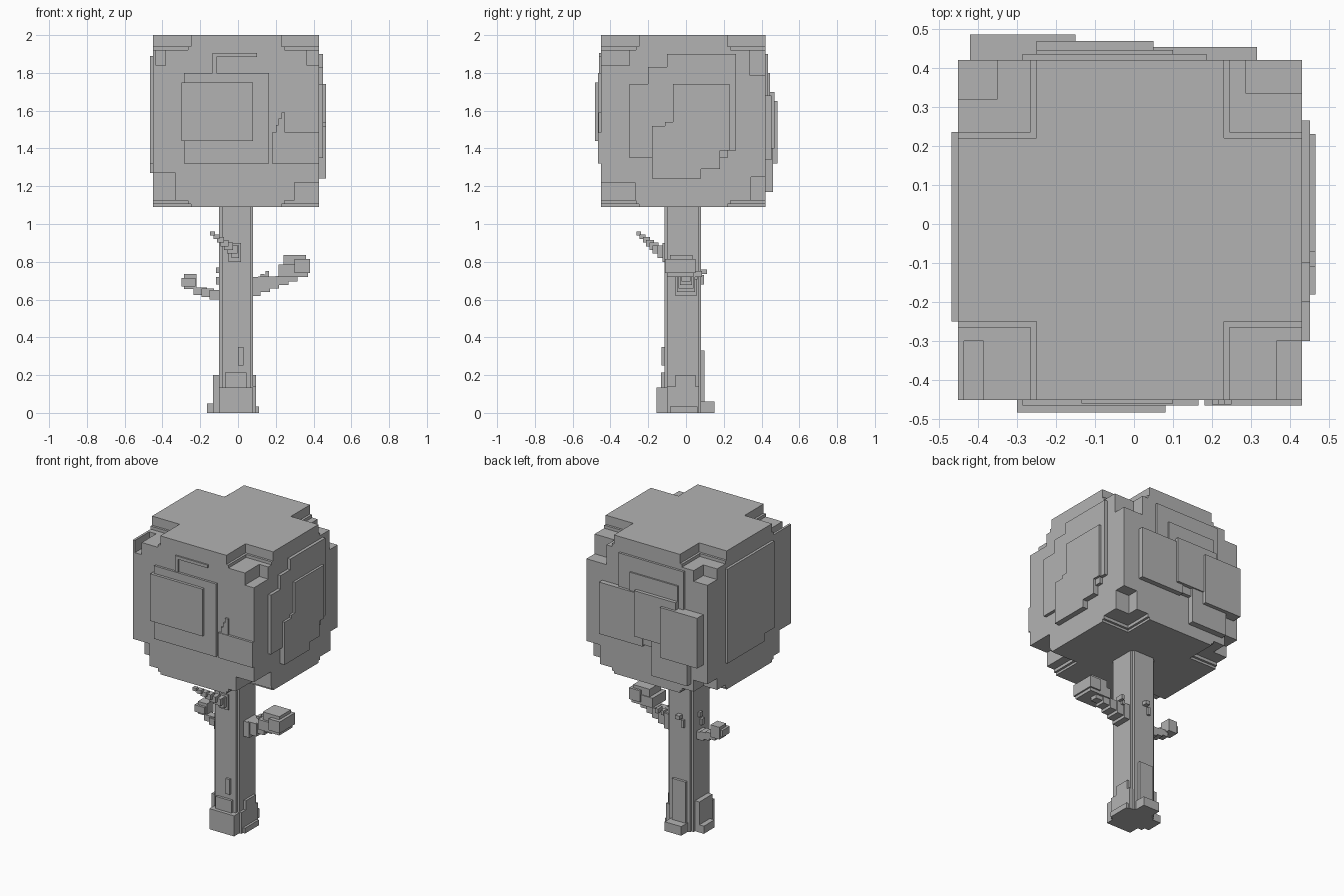
import bpy
import bmesh
from mathutils import Vector

cube = bpy.data.objects.get("Cube")
if cube:
    bpy.data.objects.remove(cube, do_unlink=True)

grey = bpy.data.materials.new("plain grey")
grey.use_nodes = True
grey.diffuse_color = (.45, .45, .45, 1)
shader = next(n for n in grey.node_tree.nodes if n.type == "BSDF_PRINCIPLED")
shader.inputs["Base Color"].default_value = grey.diffuse_color


def box(name, x, y, z):
    """A box filling the given ranges along each axis."""
    bm = bmesh.new()
    bmesh.ops.create_cube(bm, size=1)
    for v in bm.verts:
        v.co = [span[side > 0] for span, side in zip((x, y, z), v.co)]
    bmesh.ops.recalc_face_normals(bm, faces=bm.faces)
    mesh = bpy.data.meshes.new(name)
    bm.to_mesh(mesh)
    bm.free()
    mesh.materials.append(grey)
    part = bpy.data.objects.new(name, mesh)
    bpy.context.collection.objects.link(part)
    return part


# Crown block
CROWN_X = (-.45, .43)
CROWN_Y = (-.45, .42)
BOTTOM, TOP = 1.09, 2
MARGIN = .1
crown = box("crown", x=CROWN_X, y=CROWN_Y, z=(BOTTOM, TOP))
cutters = []


def cut(x, y, z):
    cutter = box("notch_cutter", x, y, z)
    cutter.hide_render = True
    cutters.append(cutter)
    notch = crown.modifiers.new("notch", "BOOLEAN")
    notch.operation = "DIFFERENCE"
    notch.solver = "EXACT"
    notch.object = cutter


def from_edge(limits, high_end, width):
    """Range reaching inward by width from one end of the limits."""
    edge, sign = limits[high_end], (1 if high_end else -1)
    return sorted((edge - sign * width, edge + sign * MARGIN))


def cut_corner(left, back, width, depth, z):
    cut(from_edge(CROWN_X, left, width), from_edge(CROWN_Y, back, depth), z)


# Two shallow steps in each of the eight corners
for left in (False, True):
    for back in (False, True):
        for width, drop in ((.2, .06), (.185, .08)):
            cut_corner(left, back, width, width, (TOP - drop, TOP + MARGIN))
        for width, rise in ((.2, .015), (.185, .035)):
            cut_corner(left, back, width, width, (BOTTOM - MARGIN, BOTTOM + rise))

# Deeper pockets in the corners
cut_corner(left=False, back=True, width=.1, depth=.1, z=(1.85, TOP))
cut_corner(left=True, back=True, width=.145, depth=.085, z=(1.79, TOP))
cut_corner(left=True, back=False, width=.065, depth=.15, z=(1.84, TOP))
cut(x=(-.435, -.385), y=(CROWN_Y[0] - MARGIN, -.3), z=(1.84, TOP))
cut_corner(left=True, back=False, width=.13, depth=.18, z=(BOTTOM, 1.22))
cut_corner(left=False, back=False, width=.12, depth=.12, z=(BOTTOM, 1.27))
cut_corner(left=True, back=True, width=.1, depth=.075, z=(BOTTOM, 1.25))
cut_corner(left=False, back=True, width=.1, depth=.1, z=(BOTTOM, 1.2))

# Bake the notches and drop the cutters
evaluated = crown.evaluated_get(bpy.context.evaluated_depsgraph_get())
shaped = bpy.data.meshes.new_from_object(evaluated)
crown.modifiers.clear()
crown.data = shaped
for cutter in cutters:
    bpy.data.objects.remove(cutter, do_unlink=True)


def slab(name, side, across, up, out):
    """A thin raised plate on one wall of the crown."""
    high_end = side in ("left", "back")
    limits = CROWN_X if side in ("left", "right") else CROWN_Y
    wall = limits[high_end]
    depth = sorted((wall, wall + (out if high_end else -out)))
    if limits is CROWN_X:
        box(f"{side}_{name}", x=depth, y=across, z=up)
    else:
        box(f"{side}_{name}", x=across, y=depth, z=up)


# Front plates
slab("broad_slab", "front", across=(-.285, .165), up=(1.32, 1.8), out=.015)
slab("outer_slab", "front", across=(-.3, .08), up=(1.44, 1.75), out=.033)
slab("low_slab", "front", across=(.18, .43), up=(1.32, 1.485), out=.015)
slab("top_strip", "front", across=(-.135, .1), up=(1.885, 1.905), out=.01)
slab("side_strip", "front", across=(-.135, -.115), up=(1.8, 1.885), out=.01)
for step in range(3):
    start = .2 + step * .015
    slab("small_step", "front", across=(start, start + .02),
         up=(1.48, 1.525 + step * .033), out=.012)

# Left plates: two layers, each built of staggered rectangles
slab("inner_slab_wide", "left", across=(-.3, .22), up=(1.35, 1.74), out=.02)
slab("inner_slab_tall", "left", across=(-.2, .265), up=(1.39, 1.83), out=.02)
slab("inner_slab_top", "left", across=(-.1, .265), up=(1.83, 1.9), out=.02)
slab("outer_slab_low", "left", across=(-.18, .08), up=(1.24, 1.52), out=.035)
slab("outer_slab_mid", "left", across=(-.11, .18), up=(1.29, 1.54), out=.035)
slab("outer_slab_tall", "left", across=(-.07, .23), up=(1.39, 1.74), out=.035)

# Right plate
slab("main_slab", "right", across=(-.25, .235), up=(1.32, 1.89), out=.017)
slab("lower_lip", "right", across=(-.15, .235), up=(1.27, 1.32), out=.017)

# Back plates, overlapping outward
slab("base_slab", "back", across=(-.285, .185), up=(1.35, 1.9), out=.015)
slab("second_slab", "back", across=(-.25, .1), up=(1.35, 1.8), out=.025)
slab("side_slab", "back", across=(0, .315), up=(1.34, 1.68), out=.033)
slab("third_slab", "back", across=(-.25, .05), up=(1.4, 1.7), out=.048)
slab("low_slab", "back", across=(-.33, -.07), up=(1.17, 1.4), out=.04)
slab("outer_slab", "back", across=(-.42, -.15), up=(1.32, 1.65), out=.065)

# Trunk: crossed posts leave a small step in each corner
box("trunk_wide", x=(-.1, .08), y=(-.1, .065), z=(0, BOTTOM))
box("trunk_deep", x=(-.085, .065), y=(-.115, .08), z=(0, BOTTOM))

# Roots
box("front_root", x=(-.1, .08), y=(-.155, 0), z=(0, .135))
box("front_root_top", x=(-.07, .045), y=(-.132, 0), z=(.135, .215))
box("right_root", x=(-.132, 0), y=(-.085, .05), z=(0, .2))
box("right_root_toe", x=(-.165, 0), y=(-.06, .05), z=(0, .05))
box("left_root", x=(0, .095), y=(-.055, .05), z=(0, .2))
box("left_root_low", x=(0, .095), y=(-.1, .07), z=(0, .14))
box("left_root_toe", x=(0, .11), y=(-.085, .06), z=(0, .035))
box("back_root_toe", x=(-.07, .05), y=(0, .15), z=(0, .06))

# Bark plates and knots
box("front_bark", x=(0, .03), y=(-.13, -.1), z=(.25, .35))
box("back_bark", x=(-.065, .035), y=(.07, .097), z=(0, .33))
box("right_knot_low", x=(-.116, -.09), y=(-.03, 0), z=(.68, .72))
box("right_knot_high", x=(-.116, -.09), y=(-.01, .02), z=(.74, .77))
box("back_knot_low", x=(-.05, -.03), y=(.07, .095), z=(.68, .73))
box("back_knot_high", x=(-.03, 0), y=(.07, .112), z=(.735, .76))


def branch(name, start, end, first, last, count):
    """A row of boxes from start to end, shrinking from first to last half size."""
    start, end, first, last = map(Vector, (start, end, first, last))
    for i in range(count):
        t = i / (count - 1)
        middle, half = start.lerp(end, t), first.lerp(last, t)
        box(name, *zip(middle - half, middle + half))


# Left branch, its shoots and leaf cluster
branch("left_branch", start=(.09, 0, .67), end=(.28, 0, .71),
       first=(.03, .055, .05), last=(.035, .025, .015), count=5)
branch("left_shoot", start=(.13, .04, .72), end=(.155, .06, .735),
       first=(.01, .02, .015), last=(.01, .025, .015), count=2)
box("left_leaves_low", x=(.215, .37), y=(-.1, .04), z=(.72, .785))
box("left_leaves_top", x=(.24, .36), y=(-.085, .035), z=(.78, .835))
box("left_leaves_outer", x=(.3, .38), y=(-.11, .05), z=(.74, .815))

# Right branch and leaf cluster
branch("right_branch", start=(-.12, 0, .625), end=(-.2, .01, .645),
       first=(.03, .035, .025), last=(.035, .025, .02), count=3)
box("right_leaves", x=(-.3, -.225), y=(-.025, .05), z=(.67, .715))
box("right_leaves_top", x=(-.285, -.22), y=(-.01, .06), z=(.655, .735))

# Front twig climbing away from its collar
box("twig_collar", x=(-.05, .015), y=(-.125, -.1), z=(.8, .9))
box("twig_root", x=(-.035, .005), y=(-.15, -.11), z=(.82, .885))
branch("front_twig", start=(-.03, -.15, .865), end=(-.135, -.25, .95),
       first=(.027, .027, .022), last=(.013, .013, .01), count=6)
